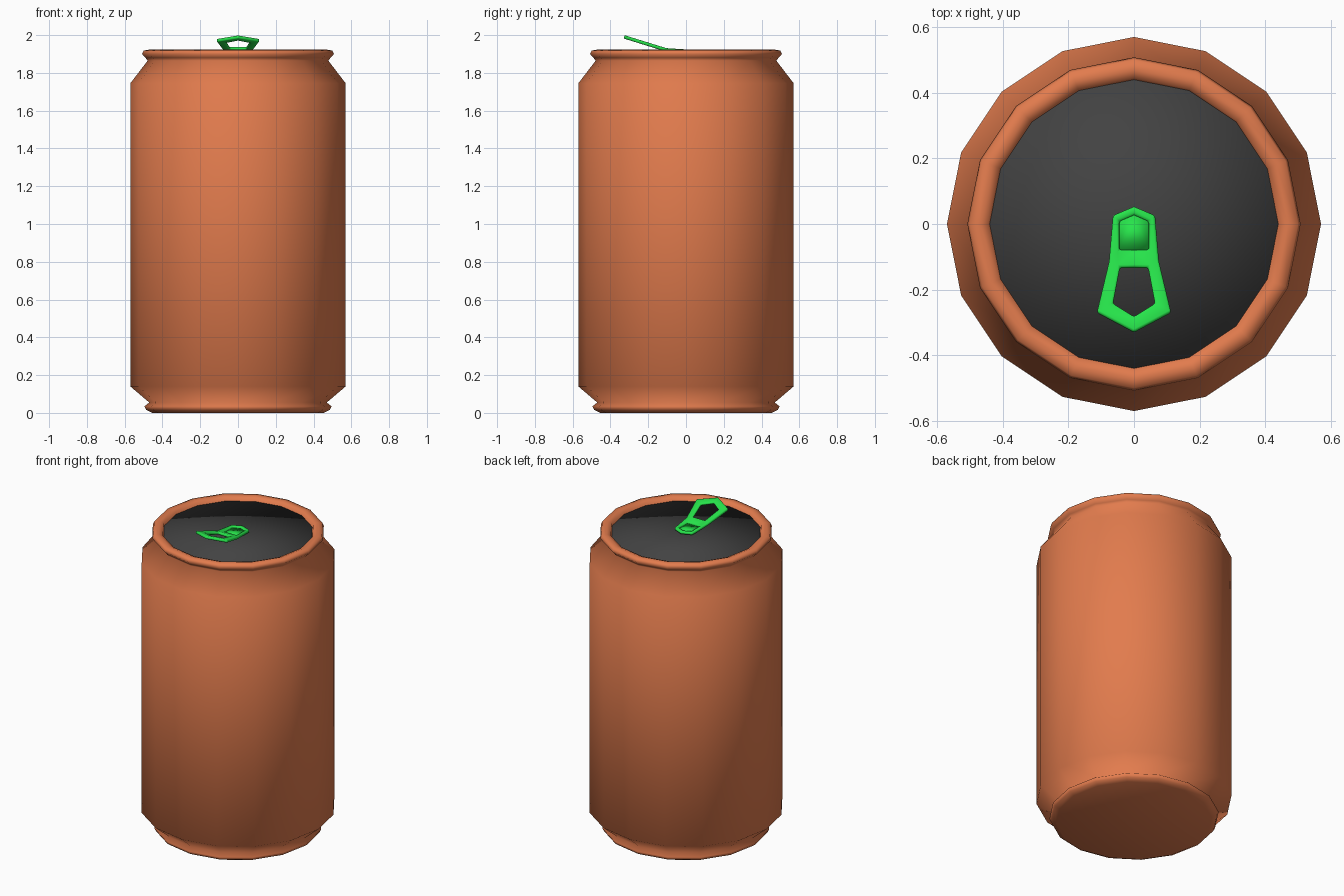
import bpy, bmesh, math

SIDES = 16

cube = bpy.data.objects.get("Cube")
if cube:
    bpy.data.objects.remove(cube, do_unlink=True)


def material(name, color):
    mat = bpy.data.materials.new(name)
    mat.use_nodes = True
    mat.diffuse_color = (*color, 1)
    mat.node_tree.nodes["Principled BSDF"].inputs["Base Color"].default_value = (*color, 1)
    return mat


def add_object(name, bm, mat, fix_normals=True):
    if fix_normals:
        bmesh.ops.recalc_face_normals(bm, faces=bm.faces[:])
    for face in bm.faces:
        face.smooth = True
    mesh = bpy.data.meshes.new(name)
    bm.to_mesh(mesh)
    bm.free()
    mesh.materials.append(mat)
    obj = bpy.data.objects.new(name, mesh)
    bpy.context.collection.objects.link(obj)
    return obj


def lathe(name, profile, mat):
    """Spin a bottom-to-top (radius, height) profile; radius 0 makes a pole."""
    bm = bmesh.new()
    rings = []
    for r, z in profile:
        if r == 0:
            rings.append([bm.verts.new((0, 0, z))] * SIDES)
        else:
            angles = [math.tau * i / SIDES for i in range(SIDES)]
            rings.append([bm.verts.new((r * math.cos(a), r * math.sin(a), z)) for a in angles])
    for low, high in zip(rings, rings[1:]):
        for i in range(SIDES):
            j = (i + 1) % SIDES
            corners = dict.fromkeys([low[i], low[j], high[j], high[i]])
            bm.faces.new(list(corners))
    return add_object(name, bm, mat, fix_normals=False)


orange = material("orange", (0.76, 0.2, 0.075))
dark_grey = material("dark grey", (0.055, 0.055, 0.055))
green = material("green", (0.02, 0.78, 0.07))

# Body with foot ring, shoulders and rolled rim
lathe("can_body", [
    (0, 0), (0.455, 0), (0.485, 0.015), (0.495, 0.035), (0.47, 0.055),
    (0.57, 0.14), (0.57, 1.745), (0.478, 1.865), (0.49, 1.88),
    (0.508, 1.9), (0.5, 1.918), (0.47, 1.923), (0.445, 1.914), (0.435, 1.88),
], orange)

# Lid: disc with a softly turned-down edge
lathe("can_lid", [(0.44, 1.86), (0.44, 1.897), (0, 1.897)], dark_grey)

# Pull tab: right half outline, rivet opening and finger hole
outline = [(0, 0.053), (0.064, 0.026), (0.076, -0.115), (0.113, -0.27), (0, -0.33)]
rivet = [(0, 0.027), (0.045, 0.008), (0.045, -0.08), (0, -0.08)]
hole = [(0, -0.133), (0.043, -0.133), (0.064, -0.243), (0, -0.283)]


def tab_plate(name, faces, drop, thickness):
    """Mirrored plate that lies flat at the rivet and rises toward the finger end."""
    bm = bmesh.new()
    for side in (1, -1):
        for face in faces:
            bm.faces.new([bm.verts.new((side * x, y, 1.914 - drop + 0.31 * max(0, -0.08 - y)))
                          for x, y in face])
    bmesh.ops.remove_doubles(bm, verts=bm.verts[:], dist=0.0001)
    obj = add_object(name, bm, green)
    solid = obj.modifiers.new("Thickness", "SOLIDIFY")
    solid.thickness = thickness
    solid.offset = 0
    return obj


o, r, h = outline, rivet, hole
tab = tab_plate("pull_tab", [
    (o[0], o[1], r[1], r[0]), (o[1], o[2], r[2], r[1]), (r[2], o[2], h[1]),
    (r[3], r[2], h[1], h[0]), (o[2], o[3], h[2], h[1]), (o[3], o[4], h[3], h[2]),
], 0, 0.018)
bevel = tab.modifiers.new("Rounded edges", "BEVEL")
bevel.width = 0.007
bevel.segments = 2
bevel.angle_limit = math.radians(50)

# Sunken panel inside the rivet opening
tab_plate("tab_rivet_panel", [rivet], 0.006, 0.008)
